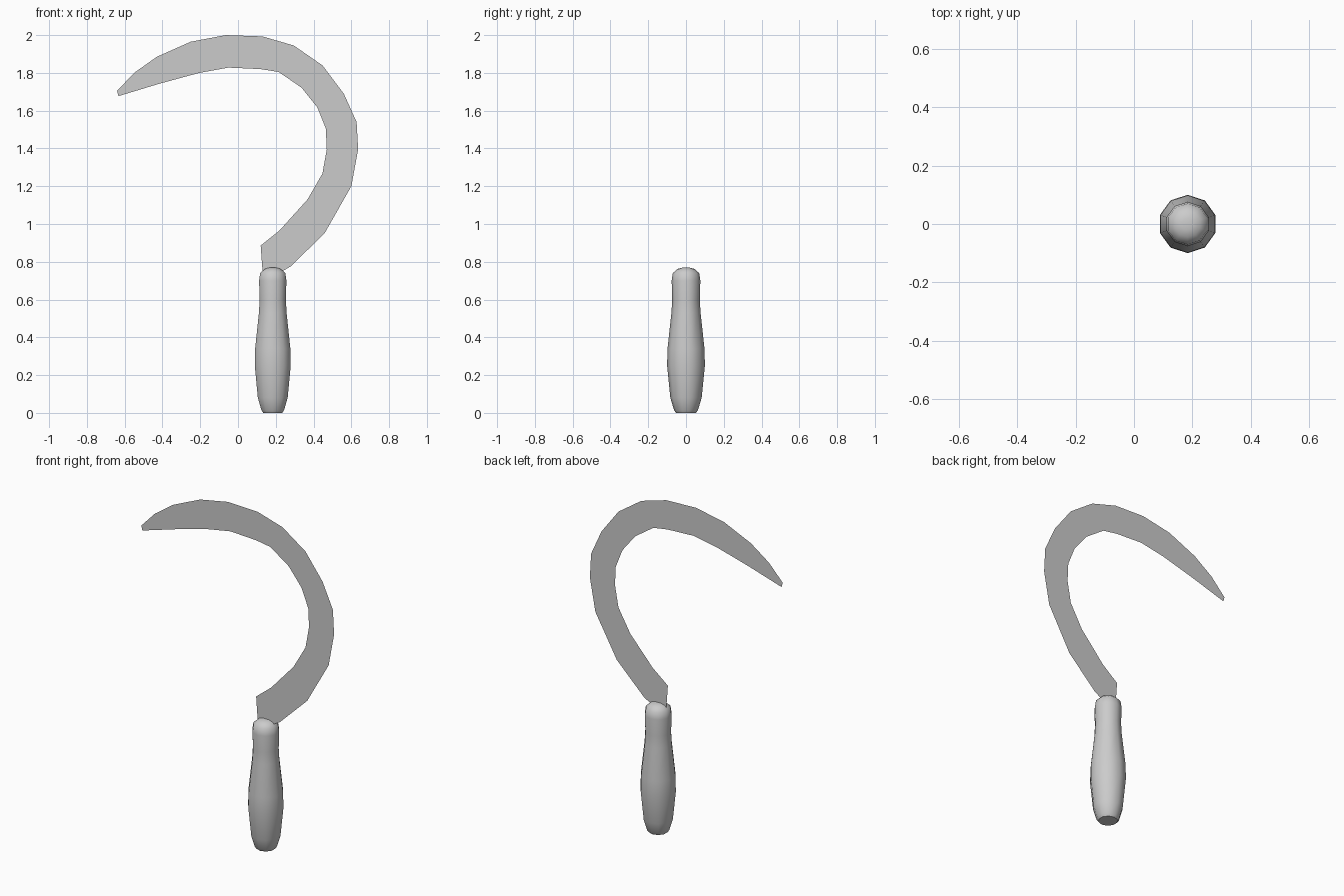
import bpy, bmesh, math

if "Cube" in bpy.data.objects:
    bpy.data.objects.remove(bpy.data.objects["Cube"])

HANDLE_X = 0.184
SIDES = 10


def make_object(name, bm):
    mesh = bpy.data.meshes.new(name)
    bm.to_mesh(mesh)
    bm.free()
    obj = bpy.data.objects.new(name, mesh)
    bpy.context.collection.objects.link(obj)
    return obj


# Handle: turned 10-sided grip, profile as (radius, height)
profile = [(0.053, 0.0), (0.063, 0.014), (0.083, 0.08), (0.1, 0.25), (0.098, 0.34),
           (0.077, 0.53), (0.073, 0.6), (0.076, 0.70), (0.07, 0.74), (0.045, 0.762),
           (0.02, 0.769)]
bm = bmesh.new()
rings = []
for r, z in profile:
    angles = [math.pi / 2 + math.tau * i / SIDES for i in range(SIDES)]
    rings.append([bm.verts.new((HANDLE_X + r * math.cos(a), r * math.sin(a), z))
                  for a in angles])
for low, high in zip(rings, rings[1:]):
    for i in range(SIDES):
        j = (i + 1) % SIDES
        bm.faces.new((low[i], low[j], high[j], high[i]))
bm.faces.new(rings[0][::-1])
bm.faces.new(rings[-1])
handle = make_object("handle", bm)
bpy.context.view_layer.objects.active = handle
handle.select_set(True)
bpy.ops.object.shade_smooth_by_angle(angle=math.radians(50))

# Blade: flat hooked sheet, outer back edge then inner cutting edge, as (x, z)
outer = [(-.64, 1.705), (-.55, 1.80), (-.43, 1.885), (-.25, 1.965), (-.065, 2.0),
         (.13, 1.993), (.295, 1.945), (.447, 1.84), (.56, 1.69), (.628, 1.54),
         (.636, 1.395), (.60, 1.20), (.458, .95), (.278, .775), (.235, .75)]
inner = [(-.633, 1.677), (-.415, 1.743), (-.205, 1.80), (-.05, 1.828), (.12, 1.82),
         (.215, 1.805), (.336, 1.722), (.42, 1.617), (.465, 1.505), (.47, 1.395),
         (.447, 1.267), (.368, 1.13), (.22, .966), (.12, .886), (.13, .75)]
bm = bmesh.new()
back = [bm.verts.new((x, 0, z)) for x, z in outer]
edge = [bm.verts.new((x, 0, z)) for x, z in inner]
for i in range(len(back) - 1):
    bm.faces.new((edge[i], edge[i + 1], back[i + 1], back[i]))
make_object("blade", bm)
